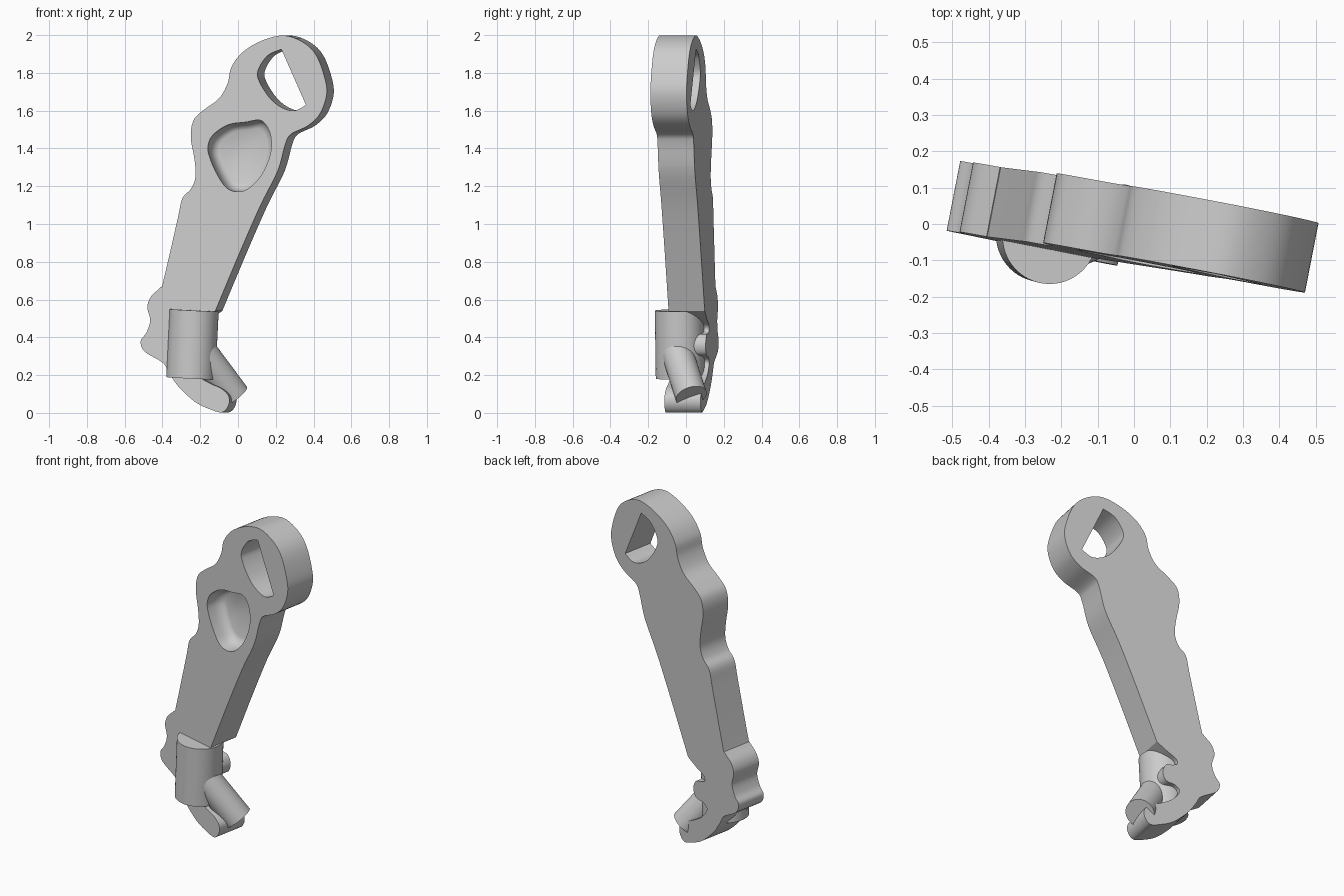
import bpy, bmesh
from math import radians
from mathutils import Vector, Matrix

if "Cube" in bpy.data.objects:
    bpy.data.objects.remove(bpy.data.objects["Cube"])

# Plate frame: turned 11 degrees about z, leaning back very slightly
HALF = 0.0975
LEAN = Matrix.Identity(4)
LEAN[1][2], LEAN[1][3] = 0.016, -0.025
FRAME = LEAN @ Matrix.Rotation(radians(-11), 4, 'Z')


def curve(points, closed=False, steps=5):
    """Smooth curve through front-view (x, z) points, returned as plate (u, z)."""
    p = [Vector(((x + 0.0185) / 0.982, z)) for x, z in points]
    n = len(p)
    out = []
    for i in range(n if closed else n - 1):
        if closed:
            a, b, c, d = (p[(i + k) % n] for k in (-1, 0, 1, 2))
        else:
            a, b, c, d = p[max(i - 1, 0)], p[i], p[i + 1], p[min(i + 2, n - 1)]
        for s in range(steps):
            t = s / steps
            out.append(0.5 * (2 * b + (c - a) * t + (2 * a - 5 * b + 4 * c - d) * t * t
                              + (3 * b - a - 3 * c + d) * t ** 3))
    if not closed:
        out.append(p[-1])
    return out


def loft(name, outline, sections):
    """Stack scaled copies of an outline at depths v, closed with caps."""
    mid = sum(outline, Vector((0, 0))) / len(outline)
    bm = bmesh.new()
    rings = []
    for v, k in sections:
        ring = [mid + (q - mid) * k for q in outline]
        rings.append([bm.verts.new((q.x, v, q.y)) for q in ring])
    n = len(outline)
    for r, s in zip(rings, rings[1:]):
        for i in range(n):
            bm.faces.new((r[i], r[(i + 1) % n], s[(i + 1) % n], s[i]))
    bm.faces.new(rings[0])
    bm.faces.new(rings[-1])
    bmesh.ops.recalc_face_normals(bm, faces=bm.faces)
    bm.transform(FRAME)
    mesh = bpy.data.meshes.new(name)
    bm.to_mesh(mesh)
    bm.free()
    ob = bpy.data.objects.new(name, mesh)
    bpy.context.collection.objects.link(ob)
    return ob


def smooth(ob):
    bpy.ops.object.select_all(action='DESELECT')
    ob.select_set(True)
    bpy.context.view_layer.objects.active = ob
    bpy.ops.object.shade_smooth_by_angle(angle=radians(32))


def rod(name, a, b, radius):
    a, b = Vector(a), Vector(b)
    bpy.ops.mesh.primitive_cylinder_add(vertices=64, radius=radius, depth=(b - a).length,
                                        location=(a + b) / 2)
    ob = bpy.context.object
    ob.name = name
    ob.rotation_euler = (b - a).to_track_quat('Z', 'Y').to_euler()
    smooth(ob)


# Arm plate outline: right edge, round head, wavy left edge, foot, notch with tooth
right_head = [(-.12, .54), (.01, .85), (.12, 1.10), (.21, 1.28), (.25, 1.42), (.28, 1.475),
              (.37, 1.52), (.435, 1.585), (.47, 1.69), (.455, 1.79), (.41, 1.90),
              (.34, 1.965), (.24, 1.998), (.125, 1.97), (.025, 1.91), (-.035, 1.83)]
left_wave = [(-.055, 1.745), (-.10, 1.665), (-.18, 1.605), (-.235, 1.55), (-.25, 1.46),
             (-.23, 1.34), (-.225, 1.25), (-.25, 1.185), (-.295, 1.135), (-.32, 1.025),
             (-.395, .70), (-.41, .665), (-.46, .617), (-.48, .56), (-.465, .49),
             (-.485, .425), (-.515, .38), (-.495, .325), (-.40, .267), (-.37, .22)]
foot_notch = [(-.32, .145), (-.23, .06), (-.15, .02), (-.085, .003), (-.05, .04), (-.05, .09),
              (-.09, .13), (-.145, .155), (-.22, .20), (-.265, .26), (-.24, .295),
              (-.18, .31), (-.16, .36), (-.18, .41), (-.22, .42), (-.25, .435),
              (-.24, .465), (-.18, .50), (-.12, .54)]
outline = curve(right_head + left_wave + foot_notch)[:-1]
plate = loft("arm_plate", outline, [(-HALF, 1), (HALF, 1)])

# D-shaped hole through the head
d_arc = curve([(.23, 1.925), (.155, 1.89), (.105, 1.81), (.115, 1.75), (.17, 1.665),
               (.235, 1.615), (.30, 1.60), (.36, 1.63)])
hole = loft("hole_cutter", d_arc, [(-0.3, 1), (0.3, 1)])

# Rounded blind pocket in the front face
pocket_rim = curve([(.125, 1.548), (.172, 1.475), (.172, 1.37), (.125, 1.26), (.06, 1.19),
                    (.0, 1.17), (-.06, 1.19), (-.11, 1.26), (-.15, 1.35), (-.16, 1.41),
                    (-.135, 1.47), (-.055, 1.525), (.04, 1.54)], closed=True)
pocket = loft("pocket_cutter", pocket_rim,
              [(-HALF - .05, 1), (-HALF + .05, .99), (-HALF + .08, .95),
               (-HALF + .10, .87), (-HALF + .11, .76)])

for cutter in (hole, pocket):
    smooth(cutter)
    cutter.hide_render = True
    mod = plate.modifiers.new(cutter.name, 'BOOLEAN')
    mod.operation = 'DIFFERENCE'
    mod.object = cutter
    mod.solver = 'EXACT'
    bpy.context.view_layer.objects.active = plate
    bpy.ops.object.modifier_apply(modifier=mod.name)
    bpy.data.objects.remove(cutter)
smooth(plate)

# Upright barrel at the ankle and the slanted peg growing out of it
rod("barrel", (-.25, -.03, .183), (-.232, -.035, .543), .13)
rod("slanted_peg", (-.20, -.05, .33), (-.02, .028, .088), .084)
